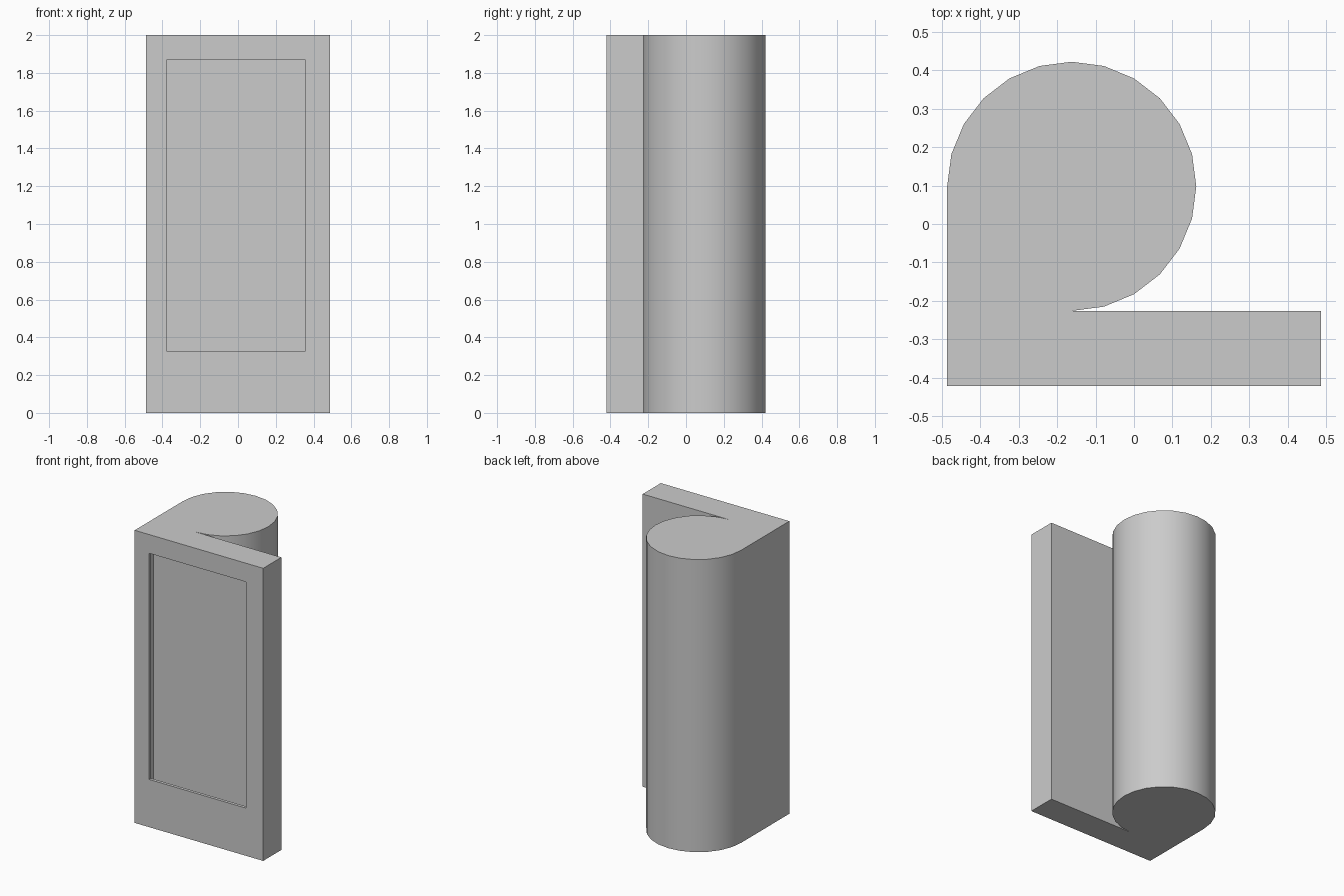
import bpy
import bmesh
from math import cos, sin, radians

cube = bpy.data.objects.get("Cube")
if cube:
    bpy.data.objects.remove(cube, do_unlink=True)

HEIGHT = 2.0
HALF_W, FRONT, SLAB_BACK = 0.486, -0.422, -0.226
RADIUS = 0.324
CX, CY = -HALF_W + RADIUS, SLAB_BACK + RADIUS
OPENING_X, OPENING_Z = (-0.376, 0.355), (0.326, 1.872)
WALL = 0.021

grey = bpy.data.materials.new("light grey")
grey.use_nodes = True
grey.diffuse_color = (0.6, 0.6, 0.6, 1)
grey.node_tree.nodes["Principled BSDF"].inputs["Base Color"].default_value = (0.6, 0.6, 0.6, 1)


def push_in(bm, face, depth):
    """Extrude a front-facing face backwards and return its new floor."""
    floor = bmesh.ops.extrude_discrete_faces(bm, faces=[face])["faces"][0]
    bmesh.ops.translate(bm, vec=(0, depth, 0), verts=floor.verts)
    return floor


def fit(face, xs, zs):
    """Move the corners of a front-facing rectangle to the given bounds."""
    for v in face.verts:
        v.co.x = xs[v.co.x > 0]
        v.co.z = zs[v.co.z > HEIGHT / 2]


# Plan outline: front slab curling into a round column
outline = [(-HALF_W, FRONT), (HALF_W, FRONT), (HALF_W, SLAB_BACK)]
outline += [(CX + RADIUS * cos(radians(a)), CY + RADIUS * sin(radians(a)))
            for a in range(-90, 181, 15)]

bm = bmesh.new()
base = bm.faces.new([bm.verts.new((x, y, 0)) for x, y in outline])
top = bmesh.ops.extrude_face_region(bm, geom=[base], use_keep_orig=True)
bmesh.ops.translate(bm, vec=(0, 0, HEIGHT),
                    verts=[v for v in top["geom"] if isinstance(v, bmesh.types.BMVert)])
bmesh.ops.recalc_face_normals(bm, faces=bm.faces)

# Display opening in the front face
bm.normal_update()
panel = min(bm.faces, key=lambda f: f.normal.y + f.calc_center_median().y)
bmesh.ops.inset_region(bm, faces=[panel], thickness=0.1)
fit(panel, OPENING_X, OPENING_Z)

# Thin front wall, then the hollow inside of the slab
panel = push_in(bm, panel, WALL)
panel = push_in(bm, panel, 0)
fit(panel, (WALL - HALF_W, HALF_W - WALL), (WALL, HEIGHT - WALL))
push_in(bm, panel, SLAB_BACK - FRONT - 2 * WALL)
bmesh.ops.recalc_face_normals(bm, faces=bm.faces)

mesh = bpy.data.meshes.new("kiosk_body")
bm.to_mesh(mesh)
bm.free()
mesh.materials.append(grey)
body = bpy.data.objects.new("kiosk_body", mesh)
bpy.context.collection.objects.link(body)

# Smooth column, crisp corners
bpy.ops.object.select_all(action="DESELECT")
body.select_set(True)
bpy.context.view_layer.objects.active = body
bpy.ops.object.shade_smooth_by_angle(angle=radians(30))
